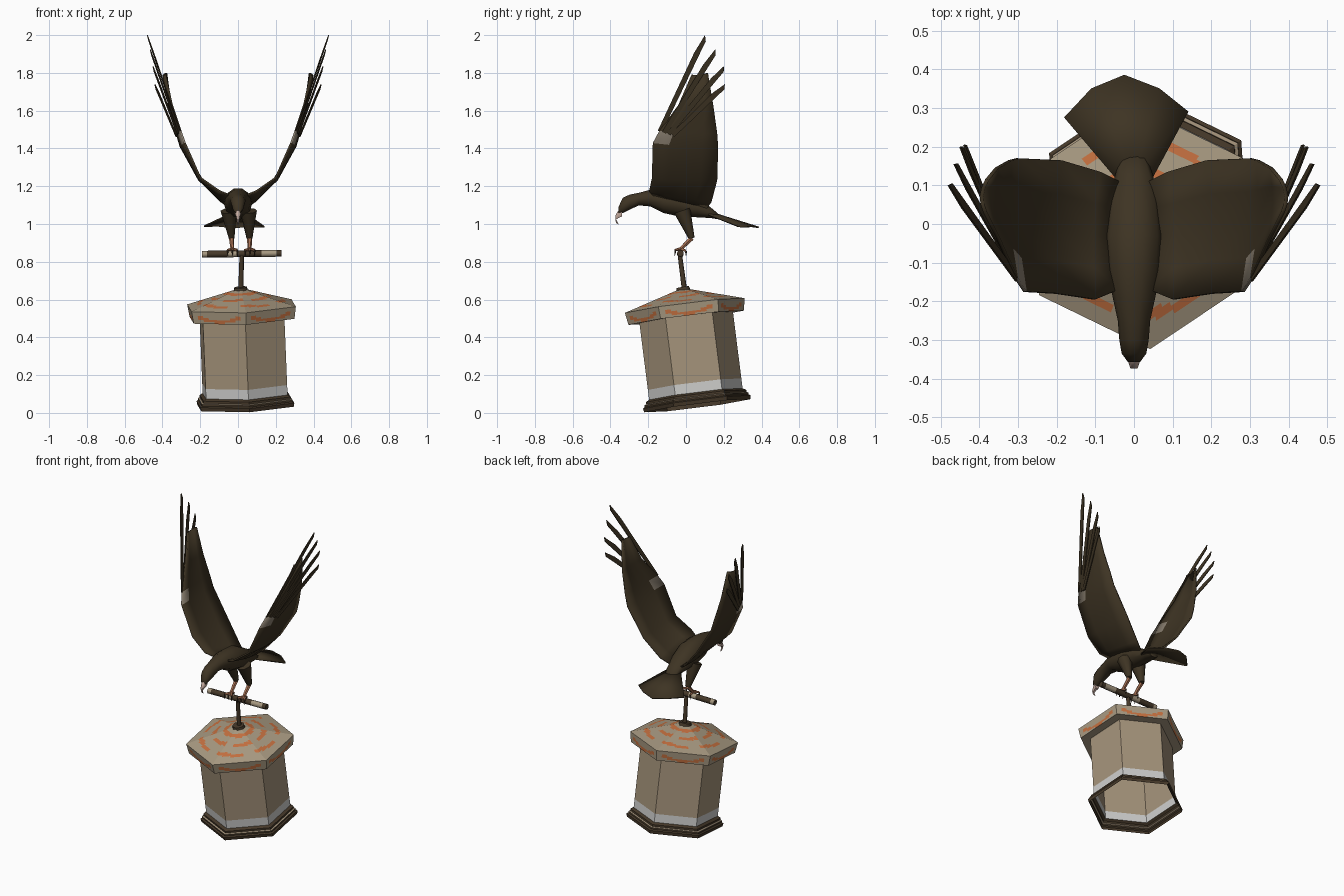
import bpy, bmesh, math
from mathutils import Vector, Matrix

if "Cube" in bpy.data.objects:
    bpy.data.objects.remove(bpy.data.objects["Cube"])


def mat(name, col):
    m = bpy.data.materials.new(name)
    m.diffuse_color = (*col, 1)
    m.use_nodes = True
    m.node_tree.nodes["Principled BSDF"].inputs["Base Color"].default_value = m.diffuse_color
    return m


BROWN = mat("dark brown", (0.048, 0.034, 0.017))
BEIGE = mat("beige wall", (0.37, 0.29, 0.195))
ROOF = mat("roof cream", (0.39, 0.32, 0.22))
ORANGE = mat("orange paint", (0.55, 0.16, 0.05))
WHITE = mat("pale grey", (0.60, 0.60, 0.59))
PATCH = mat("feather grey", (0.25, 0.21, 0.16))
BEAK = mat("beak pink", (0.55, 0.40, 0.34))
SKIN = mat("leg orange", (0.40, 0.17, 0.09))
WOOD = mat("bark brown", (0.06, 0.04, 0.022))


def make(name, verts, faces, mats, rule=None, matrix=None, thick=0, smooth=None):
    """Mesh object; rule(face centre) picks the material slot."""
    bm = bmesh.new()
    vs = [bm.verts.new(v) for v in verts]
    for f in faces:
        bm.faces.new([vs[i] for i in f])
    bmesh.ops.remove_doubles(bm, verts=bm.verts, dist=1e-5)
    bmesh.ops.recalc_face_normals(bm, faces=bm.faces)
    if rule:
        for f in bm.faces:
            f.material_index = rule(f.calc_center_median())
    if matrix:
        bm.transform(matrix)
    me = bpy.data.meshes.new(name)
    bm.to_mesh(me)
    bm.free()
    for m in mats:
        me.materials.append(m)
    ob = bpy.data.objects.new(name, me)
    bpy.context.collection.objects.link(ob)
    if thick:
        s = ob.modifiers.new("thickness", "SOLIDIFY")
        s.thickness, s.offset = thick, 0
    if smooth:
        bpy.ops.object.select_all(action="DESELECT")
        ob.select_set(True)
        bpy.context.view_layer.objects.active = ob
        bpy.ops.object.shade_smooth_by_angle(angle=math.radians(smooth))
    return ob


def grid_faces(rows, cols, closed=False):
    n = cols if closed else cols - 1
    return [(r * cols + c, r * cols + (c + 1) % cols,
             (r + 1) * cols + (c + 1) % cols, (r + 1) * cols + c)
            for r in range(rows - 1) for c in range(n)]


def rod(name, a, b, r1, r2, mats, n=6, rule=None, cuts=1):
    """Tapered rod between two points; rule works on the height along it (0 to 1)."""
    a, b = Vector(a), Vector(b)
    m = Matrix.Translation(a) @ (b - a).to_track_quat("Z", "Y").to_matrix().to_4x4()
    L = (b - a).length
    verts = []
    for k in range(cuts + 1):
        t = k / cuts
        r = r1 + (r2 - r1) * t
        verts += [(r * math.cos(2 * math.pi * i / n), r * math.sin(2 * math.pi * i / n), L * t)
                  for i in range(n)]
    faces = grid_faces(cuts + 1, n, True) + [tuple(range(n)), tuple(range(cuts * n, cuts * n + n))]
    return make(name, verts, faces, mats, (lambda c: rule(c.z / L)) if rule else None, m, smooth=50)


def loft(name, rings, mats, n=10):
    """Body along y from rings of (y, z, half width, half height)."""
    verts = [(w * math.cos(2 * math.pi * i / n), y, z + h * math.sin(2 * math.pi * i / n))
             for y, z, w, h in rings for i in range(n)]
    last = (len(rings) - 1) * n
    faces = grid_faces(len(rings), n, True) + [tuple(range(n)), tuple(range(last, last + n))]
    return make(name, verts, faces, mats, smooth=60)


# --- Leaning six-sided tower ---
up = Vector((-0.04, -0.125, 0.99)).normalized()
TOWER = (Matrix.Translation((0.04, 0.06, 0.038))
         @ Vector((0, 0, 1)).rotation_difference(up).to_matrix().to_4x4()
         @ Matrix.Rotation(math.radians(4), 4, "Z"))


def hex_rows(profile, sub=1):
    """Six-sided rings with corners on the y axis, each side cut into sub pieces."""
    out = []
    for r, z in profile:
        cs = [Vector((r * math.cos(math.radians(30 + 60 * k)), r * math.sin(math.radians(30 + 60 * k)), z))
              for k in range(7)]
        for k in range(6):
            out += [cs[k].lerp(cs[k + 1], s / sub) for s in range(sub)]
    return out


prof = [(0.25, 0.06), (0.25, 0.115), (0.25, 0.475)]
make("tower_wall", hex_rows(prof), grid_faces(3, 6, True), [BEIGE, WHITE],
     lambda c: 1 if c.z < 0.115 else 0, TOWER)
prof = [(0.284, 0), (0.288, 0.02), (0.278, 0.026), (0.278, 0.036), (0.268, 0.04),
        (0.268, 0.052), (0.25, 0.062)]
make("tower_plinth", hex_rows(prof), grid_faces(7, 6, True), [WOOD, BEIGE],
     lambda c: 1 if 0.036 < c.z < 0.04 else 0, TOWER)


# --- Roof with painted rings and a painted garland on each rim side ---
def roof_paint(c):
    ang = math.degrees(math.atan2(c.y, c.x)) % 360
    r = math.hypot(c.x, c.y)
    if c.z < 0.533 and r > 0.26:
        side = abs((ang - 30) % 60 - 30) / 30
        return 1 if abs((c.z - 0.482) - 0.045 * side ** 2) < 0.010 and side < 0.85 else 0
    if 0.065 < r < 0.09:
        return 1
    if 0.135 < r < 0.16:
        return 1 if (ang + 10) % 60 < 42 else 0
    if 0.21 < r < 0.235:
        return 1 if (ang + 35) % 60 < 44 else 0
    return 0


rings = 24
prof = [(0.25, 0.472)] + [(0.309 + 0.011 * i / 6, 0.47 + 0.065 * i / 6) for i in range(7)]
prof += [(0.32 * (1 - i / rings) + 0.02 * i / rings, 0.535 + 0.088 * i / rings)
         for i in range(1, rings + 1)]
make("roof", hex_rows(prof, 10), grid_faces(len(prof), 60, True), [ROOF, ORANGE], roof_paint, TOWER)

# --- Pole, collar and perch ---
rod("pole_collar", (0.016, -0.012, 0.635), (0.014, -0.017, 0.665), 0.042, 0.036, [WOOD], 8)
rod("pole", (0.015, -0.008, 0.65), (0.02, -0.033, 0.84), 0.014, 0.012, [WOOD], 8)
rod("perch", (-0.19, -0.03, 0.84), (0.23, -0.03, 0.845), 0.018, 0.018, [WOOD, ROOF], 8,
    lambda t: 1 if 0.0 < t < 0.06 or 0.3 < t < 0.42 or 0.72 < t < 0.94 else 0, 16)

# --- Bird body, beak and tail ---
loft("body", [(-0.357, 1.07, 0.016, 0.022), (-0.335, 1.098, 0.032, 0.042), (-0.30, 1.115, 0.038, 0.042),
              (-0.25, 1.132, 0.042, 0.035), (-0.19, 1.137, 0.055, 0.046), (-0.12, 1.123, 0.070, 0.068),
              (-0.03, 1.11, 0.076, 0.075), (0.06, 1.085, 0.066, 0.052), (0.13, 1.06, 0.048, 0.03),
              (0.18, 1.035, 0.03, 0.012)], [BROWN])
loft("beak", [(-0.34, 1.06, 0.019, 0.024), (-0.36, 1.05, 0.014, 0.022), (-0.374, 1.032, 0.009, 0.015),
              (-0.37, 1.015, 0.006, 0.01), (-0.358, 1.0, 0.002, 0.003)], [BEAK], 6)
make("tail", [(0, 0.12, 1.065), (-0.048, 0.12, 1.05), (-0.18, 0.275, 0.988), (-0.11, 0.35, 0.99),
              (-0.025, 0.385, 0.982), (0.065, 0.35, 0.987), (0.14, 0.29, 0.985), (0.048, 0.12, 1.05)],
     [(0, i, i + 1) for i in range(1, 7)], [BROWN], thick=0.008, smooth=40)

# --- Wings: leading and trailing edge stations, mirrored ---
LEAD = [(0.04, -0.17, 1.15), (0.10, -0.195, 1.175), (0.20, -0.18, 1.245), (0.282, -0.175, 1.43),
        (0.305, -0.14, 1.495), (0.35, -0.04, 1.63), (0.385, 0.03, 1.79)]
TRAIL = [(0.04, 0.11, 1.085), (0.09, 0.135, 1.12), (0.19, 0.165, 1.235), (0.30, 0.17, 1.41),
         (0.32, 0.165, 1.48), (0.355, 0.145, 1.62), (0.38, 0.115, 1.80)]
TIPS = [(0.48, 0.10, 2.0), (0.465, 0.155, 1.925), (0.45, 0.20, 1.835), (0.44, 0.205, 1.74)]

for side, s in (("left", -1), ("right", 1)):
    flip = Matrix.Diagonal((s, 1, 1, 1))
    verts = []
    for a, b in zip(LEAD, TRAIL):
        for k in range(5):
            p = Vector(a).lerp(Vector(b), k / 4)
            bulge = 0.012 * math.sin(math.pi * k / 4)
            verts.append(p + Vector((bulge, 0, -bulge * 0.5)))
    make(f"{side}_wing", verts, grid_faces(7, 5), [BROWN, PATCH],
         lambda c: 1 if 1.42 < c.z < 1.52 and c.y < -0.09 else 0, flip, 0.01, 40)

    # Long separate flight feathers
    for i, tip in enumerate(TIPS):
        root = Vector((0.305, -0.138, 1.49)).lerp(Vector((0.328, -0.07, 1.47)), i / 3)
        tip = Vector(tip)
        d = (tip - root).normalized()
        across = d.cross(Vector((1, 0, 0))).normalized()
        if across.y < 0:
            across = -across
        mid = root.lerp(tip, 0.8)
        end = root.lerp(tip, 0.95)
        make(f"{side}_flight_feather_{i + 1}",
             [root - across * 0.012, root + across * 0.012, mid + across * 0.017,
              end + across * 0.018, tip, mid - across * 0.012],
             [(0, 1, 2, 5), (5, 2, 3, 4)], [BROWN], matrix=flip, thick=0.005)

# --- Legs and gripping feet ---
for side, hip, foot in (("left", -0.05, -0.03), ("right", 0.055, 0.062)):
    knee = (foot * 0.8 + hip * 0.2, 0.03, 0.925)
    ankle = (foot, -0.028, 0.868)
    rod(f"{side}_thigh", (hip, -0.02, 1.07), knee, 0.045, 0.016, [BROWN], 8)
    rod(f"{side}_shank", knee, ankle, 0.014, 0.010, [SKIN])
    for j, dx in enumerate((-0.025, 0, 0.025)):
        knuckle = (foot + dx, -0.056, 0.862)
        rod(f"{side}_toe_{j + 1}", ankle, knuckle, 0.009, 0.007, [SKIN], 5)
        rod(f"{side}_claw_{j + 1}", knuckle, (foot + dx, -0.06, 0.83), 0.006, 0.001, [WOOD], 5)
    rod(f"{side}_back_toe", ankle, (foot, 0.0, 0.858), 0.009, 0.006, [SKIN], 5)
    rod(f"{side}_back_claw", (foot, 0.0, 0.858), (foot, 0.0, 0.83), 0.006, 0.001, [WOOD], 5)
